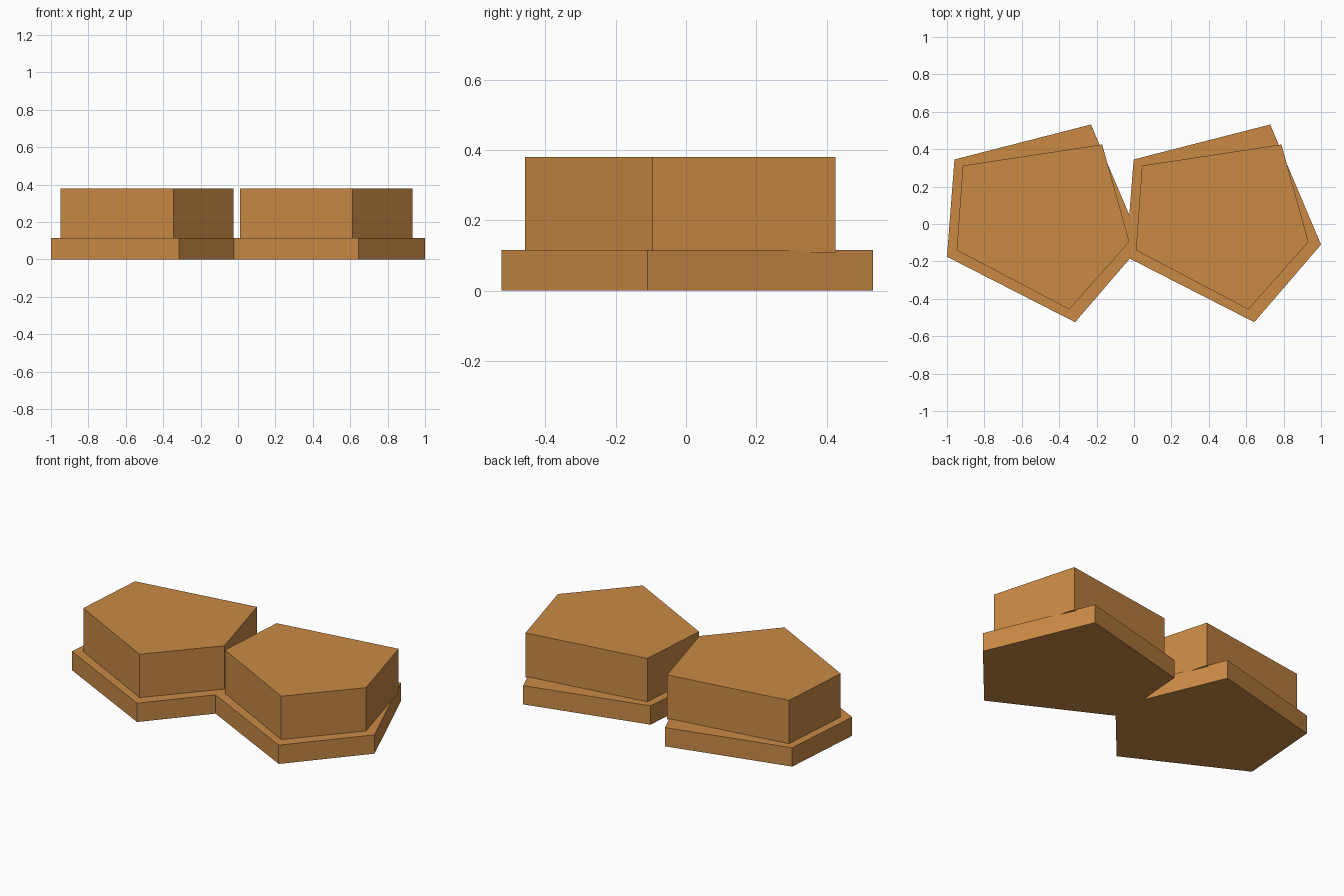
import bpy
import bmesh

cube = bpy.data.objects.get("Cube")
if cube:
    bpy.data.objects.remove(cube, do_unlink=True)

wood = bpy.data.materials.new("warm_wood")
wood.use_nodes = True
colour = (0.59, 0.255, 0.06, 1)
wood.diffuse_color = colour
wood.node_tree.nodes["Principled BSDF"].inputs["Base Color"].default_value = colour


def prism(name, outline, bottom, top):
    """Extrude a flat outline upwards between two heights."""
    bm = bmesh.new()
    face = bm.faces.new([bm.verts.new((x, y, bottom)) for x, y in outline])
    moved = bmesh.ops.extrude_face_region(bm, geom=[face])["geom"]
    verts = [v for v in moved if isinstance(v, bmesh.types.BMVert)]
    bmesh.ops.translate(bm, verts=verts, vec=(0, 0, top - bottom))
    bmesh.ops.recalc_face_normals(bm, faces=bm.faces)
    mesh = bpy.data.meshes.new(name)
    bm.to_mesh(mesh)
    bm.free()
    mesh.materials.append(wood)
    obj = bpy.data.objects.new(name, mesh)
    bpy.context.collection.objects.link(obj)
    return obj


spacing = 0.958

# Two joined pentagonal plinths, as one outline with a notch on either side
base = [(-1, -0.175), (-0.96, 0.345), (-0.23, 0.532), (-0.025, 0.048),
        (-0.96 + spacing, 0.345), (-0.23 + spacing, 0.532), (1, -0.11),
        (-0.315 + spacing, -0.525), (-0.0225, -0.185), (-0.315, -0.525)]
prism("joined_base", base, 0, 0.115)

# Matching pentagonal blocks standing on the base
block = [(-0.948, -0.14), (-0.915, 0.312), (-0.17, 0.425),
         (-0.025, -0.095), (-0.346, -0.457)]
for name, shift in (("right_block", 0), ("left_block", spacing)):
    prism(name, [(x + shift, y) for x, y in block], 0.108, 0.38)
